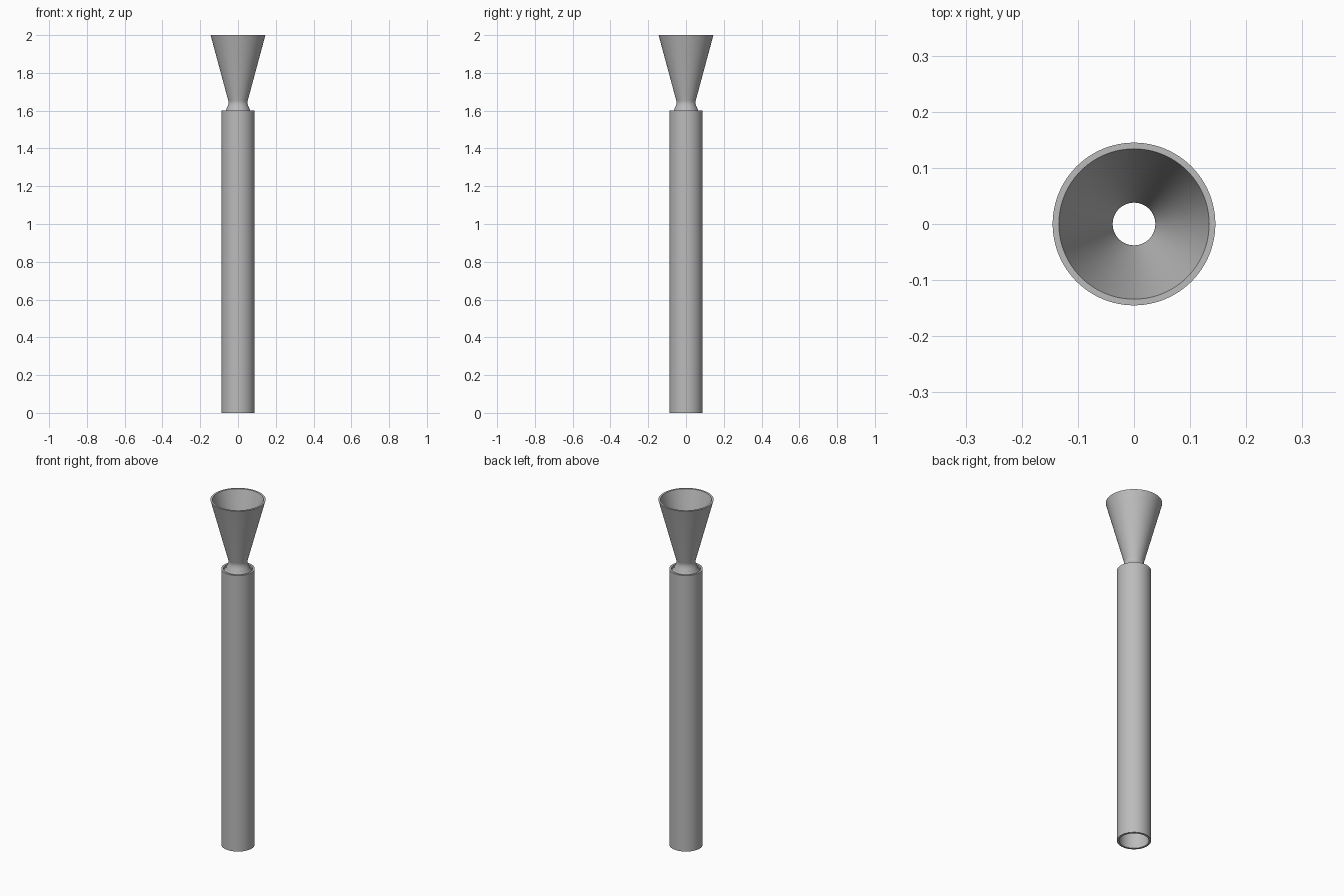
import bpy
import bmesh
import math

cube = bpy.data.objects.get("Cube")
if cube:
    bpy.data.objects.remove(cube, do_unlink=True)

SEGMENTS = 96

metal = bpy.data.materials.new("grey metal")
metal.use_nodes = True
GREY = (0.5, 0.5, 0.5, 1)
metal.diffuse_color = GREY
metal.node_tree.nodes["Principled BSDF"].inputs["Base Color"].default_value = GREY


def lathe(name, profile):
    """Spin a closed (radius, height) outline around the z axis."""
    bm = bmesh.new()
    verts = [bm.verts.new((r, 0, z)) for r, z in profile]
    edges = [bm.edges.new((v, verts[i - 1])) for i, v in enumerate(verts)]
    bmesh.ops.spin(bm, geom=verts + edges, cent=(0, 0, 0), axis=(0, 0, 1),
                   angle=math.tau, steps=SEGMENTS, use_duplicate=False)
    bmesh.ops.remove_doubles(bm, verts=bm.verts, dist=0.0001)
    bmesh.ops.recalc_face_normals(bm, faces=bm.faces)
    mesh = bpy.data.meshes.new(name)
    bm.to_mesh(mesh)
    bm.free()
    mesh.materials.append(metal)
    obj = bpy.data.objects.new(name, mesh)
    bpy.context.collection.objects.link(obj)
    bpy.ops.object.select_all(action="DESELECT")
    obj.select_set(True)
    bpy.context.view_layer.objects.active = obj
    bpy.ops.object.shade_smooth_by_angle(angle=math.radians(30))
    return obj


# Long open tube
lathe("chamber_tube", [(0.088, 0), (0.088, 1.6), (0.076, 1.6), (0.076, 0)])

# Throat curve eases from the flared foot into the straight cone
outer = [(0.076, 1.585), (0.064, 1.6), (0.062, 1.608), (0.056, 1.62),
         (0.051, 1.635), (0.05, 1.645), (0.052, 1.655), (0.145, 2.0)]
inner = [(0.134, 2.0), (0.041, 1.655), (0.038, 1.645), (0.039, 1.635),
         (0.044, 1.62), (0.05, 1.608), (0.066, 1.585)]
lathe("flared_nozzle", outer + inner)
